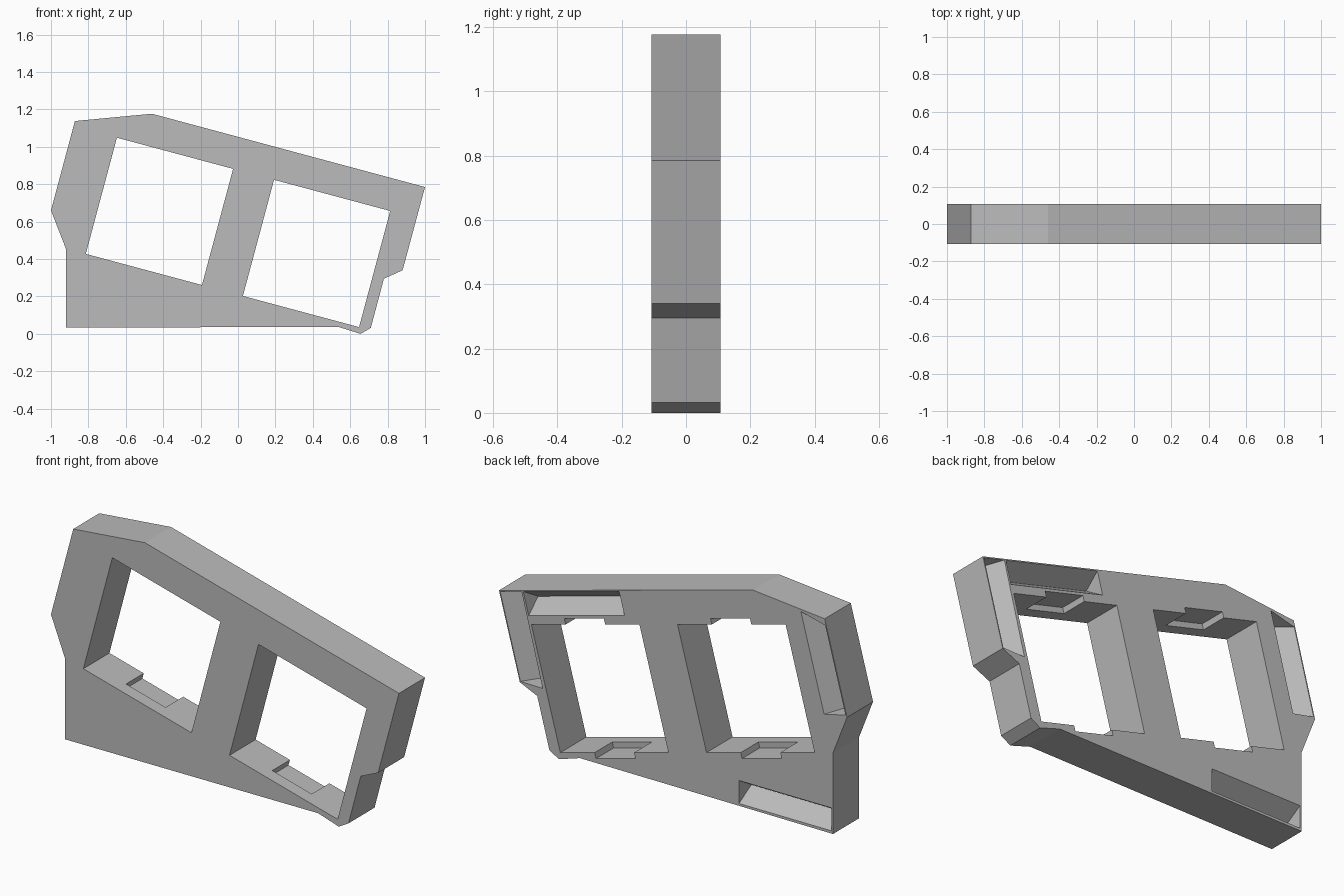
import bpy, bmesh, math
from mathutils import Vector

if "Cube" in bpy.data.objects:
    bpy.data.objects.remove(bpy.data.objects["Cube"], do_unlink=True)

HALF = 0.107                     # half thickness of the frame
TILT = math.radians(15)
U = Vector((math.cos(TILT), 0, -math.sin(TILT)))   # along the tilted frame
V = Vector((math.sin(TILT), 0, math.cos(TILT)))    # up the tilted frame

grey = bpy.data.materials.new("plain grey")
grey.use_nodes = True
colour = (0.5, 0.5, 0.5, 1)
grey.diffuse_color = colour
grey.node_tree.nodes["Principled BSDF"].inputs["Base Color"].default_value = colour


def tilted(u, v):
    return U * u + V * v


def make_object(name, bm):
    bmesh.ops.recalc_face_normals(bm, faces=bm.faces)
    mesh = bpy.data.meshes.new(name)
    bm.to_mesh(mesh)
    bm.free()
    mesh.materials.append(grey)
    obj = bpy.data.objects.new(name, mesh)
    bpy.context.collection.objects.link(obj)
    return obj


def prism(name, points, y0, y1):
    bm = bmesh.new()
    face = bm.faces.new([bm.verts.new((p.x, y0, p.z)) for p in points])
    new = bmesh.ops.extrude_face_region(bm, geom=[face])["geom"]
    verts = [g for g in new if isinstance(g, bmesh.types.BMVert)]
    bmesh.ops.translate(bm, verts=verts, vec=(0, y1 - y0, 0))
    return make_object(name, bm)


def box(name, centre, width, height, y0, y1):
    corners = [(-1, -1), (1, -1), (1, 1), (-1, 1)]
    pts = [centre + tilted(a * width / 2, b * height / 2) for a, b in corners]
    return prism(name, pts, y0, y1)


def groove(name, a, b, c, d, depth=0.1):
    """V groove in the back; ends are a-b and c-d."""
    bm = bmesh.new()
    for p in (a, b, c, d):
        for y in (HALF, HALF + 0.02):
            bm.verts.new((p.x, y, p.z))
    for p in ((a + b) / 2, (c + d) / 2):
        bm.verts.new((p.x, HALF - depth, p.z))
    bmesh.ops.convex_hull(bm, input=bm.verts)
    return make_object(name, bm)


# Outer plate
outline = [(-1, 0.66), (-0.92, 0.455), (-0.92, 0.033), (0.535, 0.038),
           (0.655, 0), (0.71, 0.032), (0.78, 0.295), (0.88, 0.34),
           (1, 0.785), (-0.46, 1.177), (-0.872, 1.138)]
frame = prism("frame", [Vector((x, 0, z)) for x, z in outline], -HALF, HALF)

# Square windows, each with a clip recess above and below
cutters = []
SIZE = 0.643
for side, centre in (("right", Vector((-0.42, 0, 0.655))),
                     ("left", Vector((0.42, 0, 0.43)))):
    cutters.append(box(side + "_window_cutter", centre, SIZE, SIZE, -0.2, 0.2))
    cutters.append(box(side + "_clip_cutter", centre, 0.235, SIZE + 0.06,
                       HALF - 0.145, 0.2))

# V grooves in the back
cutters.append(groove("top_groove_cutter", tilted(0.05, 0.89), tilted(0.05, 1.011),
                      tilted(0.62, 1.011), tilted(0.62, 0.89)))
cutters.append(groove("left_groove_cutter", tilted(0.63, 1.011), tilted(0.757, 1.011),
                      tilted(0.757, 0.56), tilted(0.635, 0.525)))
cutters.append(groove("right_groove_cutter", tilted(-1.131, 0.84), tilted(-1.005, 0.91),
                      tilted(-1.005, 0.395), tilted(-1.131, 0.39)))
cutters.append(groove("bottom_groove_cutter", Vector((-0.91, 0, 0.047)),
                      Vector((-0.91, 0, 0.166)), Vector((-0.38, 0, 0.166)),
                      Vector((-0.38, 0, 0.047))))

# Cut everything out, then drop the cutters
for cutter in cutters:
    mod = frame.modifiers.new(cutter.name, 'BOOLEAN')
    mod.operation = 'DIFFERENCE'
    mod.solver = 'EXACT'
    mod.object = cutter
    cutter.hide_render = True
bpy.context.view_layer.update()
result = bpy.data.meshes.new_from_object(
    frame.evaluated_get(bpy.context.evaluated_depsgraph_get()))
frame.modifiers.clear()
frame.data = result
for cutter in cutters:
    bpy.data.objects.remove(cutter, do_unlink=True)
